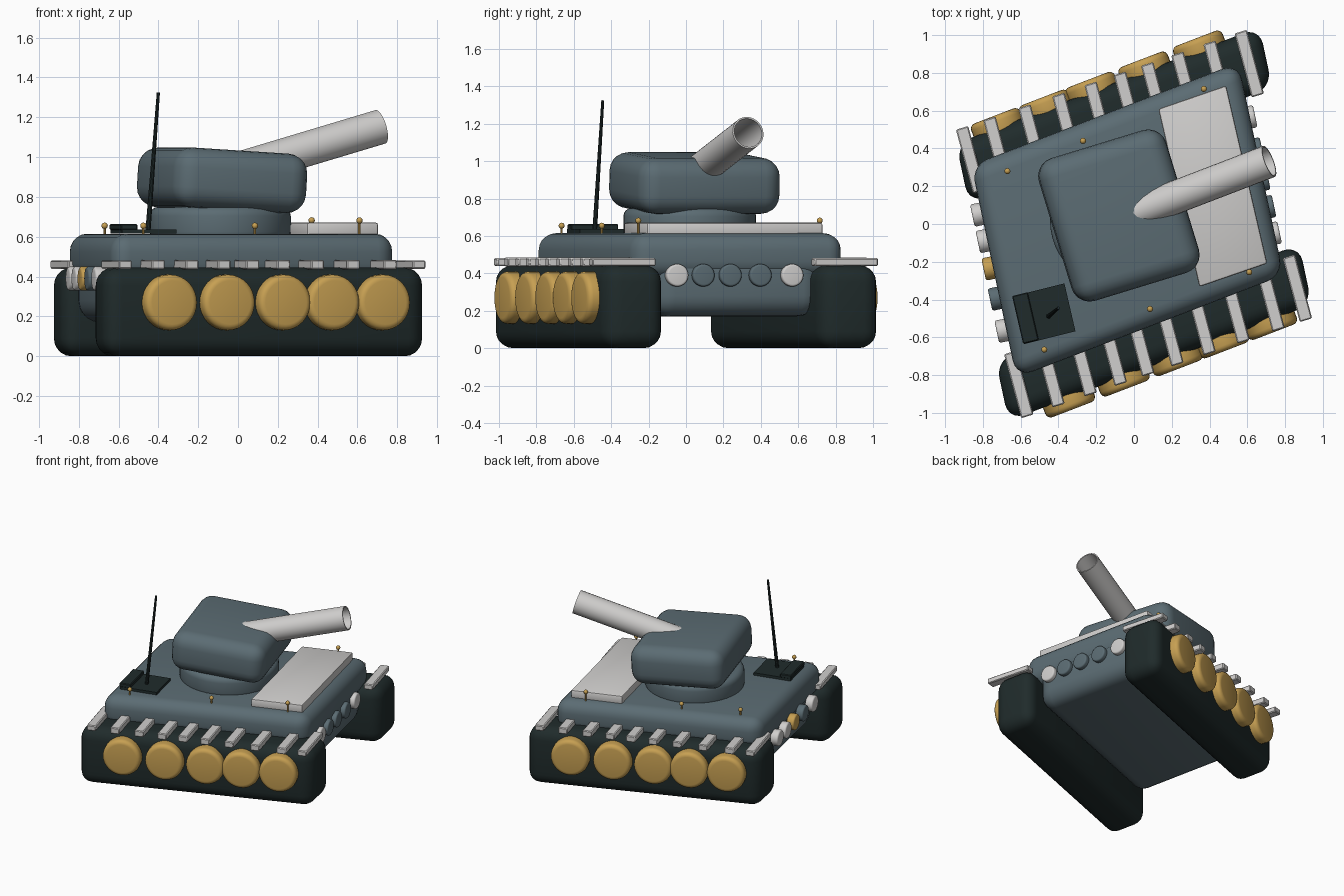
import bpy, bmesh
from math import radians, sin, cos
from mathutils import Matrix, Vector

cube = bpy.data.objects.get("Cube")
if cube:
    bpy.data.objects.remove(cube, do_unlink=True)


def material(name, rgb):
    m = bpy.data.materials.new(name)
    m.use_nodes = True
    m.diffuse_color = (*rgb, 1)
    m.node_tree.nodes["Principled BSDF"].inputs["Base Color"].default_value = (*rgb, 1)
    return m


HULL = material("slate blue grey", (0.105, 0.15, 0.172))
TRACK = material("dark green black", (0.014, 0.024, 0.024))
GOLD = material("ochre gold", (0.57, 0.35, 0.085))
PALE = material("pale grey", (0.63, 0.62, 0.61))

ALONG, ACROSS = 21, 12  # heading of the hull's length and skew of its width


def skew(x, y, z, along=ALONG, across=ACROSS):
    """Placement whose local x and y axes have separate headings."""
    a, b = radians(along), radians(across)
    return Matrix(((cos(a), -sin(b), 0, x), (sin(a), cos(b), 0, y),
                   (0, 0, 1, z), (0, 0, 0, 1)))


def aim(start, direction):
    """Placement whose local z axis points along a direction."""
    return Matrix.Translation(start) @ Vector(direction).to_track_quat('Z', 'Y').to_matrix().to_4x4()


def finish(name, bm, matrix, mat):
    bmesh.ops.recalc_face_normals(bm, faces=bm.faces[:])
    bm.transform(matrix)
    mesh = bpy.data.meshes.new(name)
    bm.to_mesh(mesh)
    bm.free()
    mesh.materials.append(mat)
    obj = bpy.data.objects.new(name, mesh)
    bpy.context.collection.objects.link(obj)
    bpy.ops.object.select_all(action='DESELECT')
    obj.select_set(True)
    bpy.context.view_layer.objects.active = obj
    bpy.ops.object.shade_smooth_by_angle(angle=radians(35))
    return obj


def box(name, size, matrix, mat, bevel=0.0, segments=5):
    bm = bmesh.new()
    bmesh.ops.create_cube(bm, size=1)
    bmesh.ops.scale(bm, vec=size, verts=bm.verts[:])
    if bevel:
        bmesh.ops.bevel(bm, geom=bm.edges[:], offset=bevel, segments=segments,
                        profile=0.5, affect='EDGES')
    return finish(name, bm, matrix, mat)


def disc(name, radius, depth, matrix, mat, bevel=0.0, top=None, sides=32):
    bm = bmesh.new()
    bmesh.ops.create_cone(bm, cap_ends=True, segments=sides, radius1=radius,
                          radius2=radius if top is None else top, depth=depth)
    if bevel:
        rims = [e for e in bm.edges if abs(e.verts[0].co.z - e.verts[1].co.z) < 1e-4]
        bmesh.ops.bevel(bm, geom=rims, offset=bevel, segments=4, profile=0.5, affect='EDGES')
    return finish(name, bm, matrix, mat)


# Hull
box("hull_lower", (1.49, 0.92, 0.35), skew(-0.03, 0.02, 0.345), HULL, 0.11)
box("hull_upper", (1.515, 1.15, 0.24), skew(-0.035, 0.02, 0.495), HULL, 0.09)

# Tracks, road wheels and fender slats; each side is the other turned half round
slat_x = (-0.91, -0.765, -0.58, -0.4, -0.23, -0.075, 0.07, 0.23, 0.4, 0.565)
wheel_x = (-0.35, -0.06, 0.22, 0.465, 0.72)
for side, s in (("right", 1), ("left", -1)):
    box("track_" + side, (1.72, 0.326, 0.445), skew(0.105 * s, -0.575 * s, 0.2225), TRACK, 0.09)
    for i, x in enumerate(wheel_x):
        y = -0.735 + (x - 0.15) * 0.384
        out = Vector((sin(radians(ALONG)), -cos(radians(ALONG)), 0)) * s
        disc(f"wheel_{side}_{i + 1}", 0.14, 0.12, aim((x * s, y * s, 0.27), out), GOLD, 0.03)
    for i, x in enumerate(slat_x):
        y = 0.8 + (x + 0.07) * 0.345
        end = i in (0, len(slat_x) - 1)
        place = skew(-(x + 0.045) * s, -(y - 0.17) * s, 0.46, 17, 15)
        box(f"slat_{side}_{i + 1}", (0.068, 0.35, 0.042 if end else 0.048), place, PALE, 0.006, 1)

# Round lamps on both hull ends
normal = Vector((cos(radians(ACROSS)), sin(radians(ACROSS)), 0))
lamp_y = (-0.05, 0.09, 0.235, 0.395, 0.565)
for end, s, mats in (("front", 1, (PALE, HULL, HULL, HULL, PALE)),
                     ("rear", -1, (PALE, PALE, GOLD, HULL, PALE))):
    for i, (y, mat) in enumerate(zip(lamp_y, mats)):
        x = 0.67 - (y - 0.29) * 0.21 + (0.085 if s < 0 else 0)
        disc(f"lamp_{end}_{i + 1}", 0.06, 0.06, aim((x * s, y * s, 0.39), normal * s), mat, 0.012)

# Deck plate
box("deck_plate", (0.38, 0.967, 0.075), skew(0.417, 0.2, 0.634, 19, 13), PALE, 0.012, 2)

# Turret ring and tilted turret
disc("turret_ring", 0.355, 0.17, Matrix.Translation((-0.09, 0.02, 0.665)), HULL, 0.045, sides=48)
tilt = (Matrix.Translation((-0.08, 0.045, 0.883)) @ Matrix.Rotation(radians(17), 4, 'Z')
        @ Matrix.Rotation(radians(3.5), 4, 'Y'))
box("turret", (0.70, 0.79, 0.30), tilt, HULL, 0.1)

# Hollow gun barrel
heading = Vector((cos(radians(ALONG)), sin(radians(ALONG)), 0.28)).normalized()
tip = Vector((0.715, 0.332, 1.152))
length, outer, inner = 0.85, 0.088, 0.079
bm = bmesh.new()
profile = [(outer, -length), (outer, 0), (inner, 0), (inner, -length)]
verts = [bm.verts.new((r, 0, z)) for r, z in profile]
edges = [bm.edges.new((verts[i], verts[(i + 1) % 4])) for i in range(4)]
bmesh.ops.spin(bm, geom=verts + edges, cent=(0, 0, 0), axis=(0, 0, 1),
               angle=radians(360), steps=24, use_merge=True)
bmesh.ops.remove_doubles(bm, verts=bm.verts[:], dist=0.0005)
finish("gun_barrel", bm, aim(tip, heading), PALE)

# Antenna with its base
box("antenna_base", (0.28, 0.26, 0.02), skew(-0.475, -0.475, 0.627, 14, 13), TRACK)
box("antenna_base_strip", (0.085, 0.26, 0.03), skew(-0.575, -0.498, 0.648, 14, 13), TRACK, 0.005, 1)
foot, top = Vector((-0.452, -0.488, 0.63)), Vector((-0.4, -0.445, 1.325))
disc("antenna", 0.013, (top - foot).length, aim((foot + top) / 2, top - foot), TRACK,
     top=0.008, sides=10)

# Small knobs on stems around the deck
knobs = ((-0.67, 0.28, 0.655), (-0.27, 0.44, 0.655), (0.37, 0.715, 0.682),
         (0.61, -0.255, 0.682), (0.085, -0.45, 0.655), (-0.475, -0.665, 0.655))
for i, (x, y, z) in enumerate(knobs):
    bm = bmesh.new()
    bmesh.ops.create_uvsphere(bm, u_segments=12, v_segments=8, radius=0.016)
    finish(f"knob_{i + 1}", bm, Matrix.Translation((x, y, z)), GOLD)
    disc(f"knob_stem_{i + 1}", 0.006, 0.07, Matrix.Translation((x, y, z - 0.035)), GOLD, sides=8)
